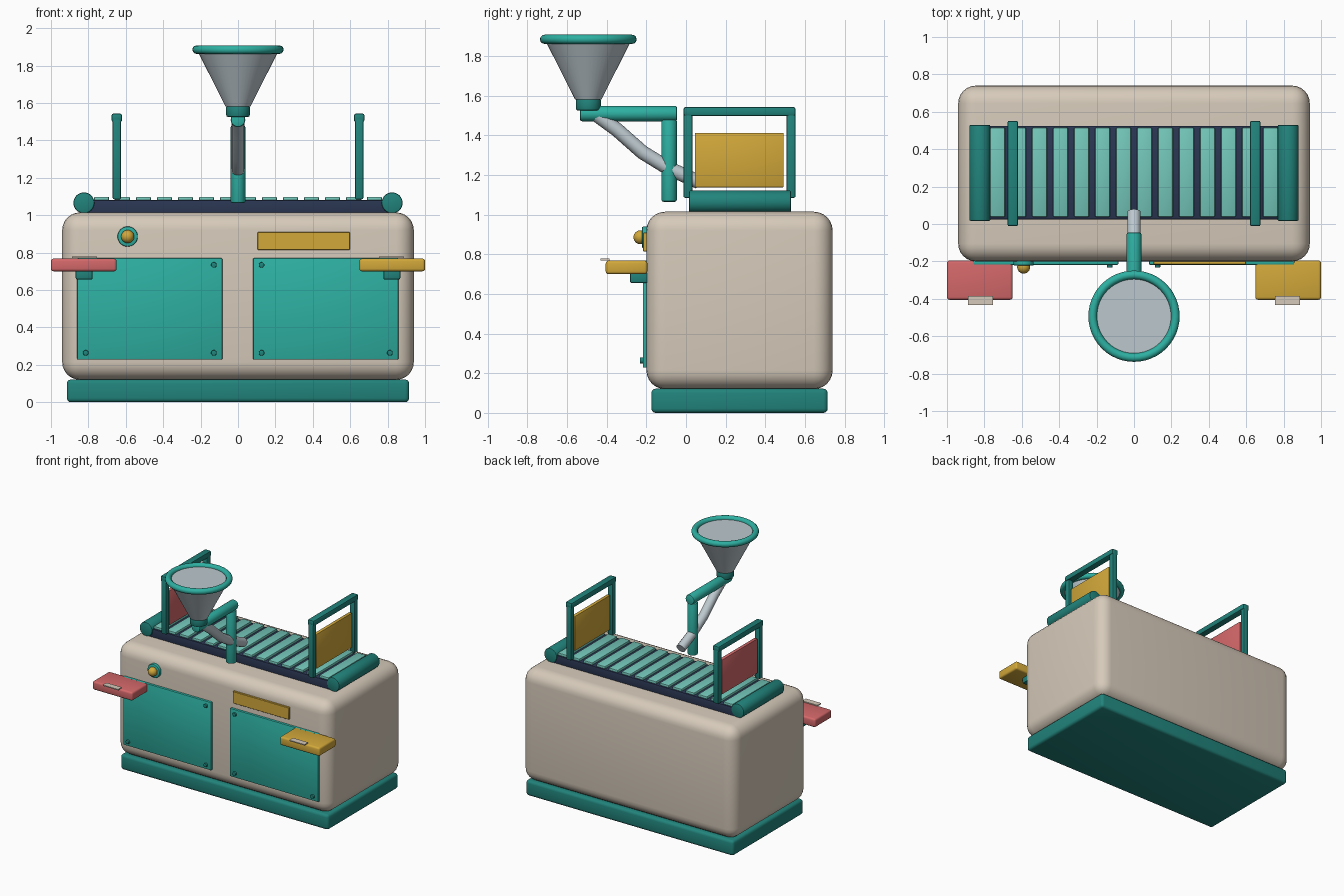
import bpy, math
from mathutils import Vector

if "Cube" in bpy.data.objects:
    bpy.data.objects.remove(bpy.data.objects["Cube"])


def srgb(r, g, b):
    f = lambda c: c / 12.92 if c <= 0.04045 else ((c + 0.055) / 1.055) ** 2.4
    return (f(r / 255), f(g / 255), f(b / 255), 1)


def mat(name, *rgb):
    m = bpy.data.materials.new(name)
    m.diffuse_color = srgb(*rgb)
    m.use_nodes = True
    m.node_tree.nodes["Principled BSDF"].inputs["Base Color"].default_value = m.diffuse_color
    return m


BEIGE = mat("warm beige", 214, 202, 186)
TEAL = mat("teal", 46, 176, 162)
DARK = mat("dark teal", 33, 132, 124)
MINT = mat("mint", 116, 199, 186)
NAVY = mat("navy", 42, 54, 82)
GREY = mat("pale grey", 188, 200, 206)
GOLD = mat("gold", 210, 168, 58)
RED = mat("coral red", 212, 104, 106)


def finish(name, m, bevel=0.0, segments=3, angle=40):
    o = bpy.context.object
    o.name = name
    o.data.materials.append(m)
    if bevel:
        b = o.modifiers.new("Bevel", 'BEVEL')
        b.width, b.segments = bevel, segments
        b.limit_method, b.angle_limit = 'ANGLE', math.radians(40)
        bpy.ops.object.modifier_apply(modifier="Bevel")
    bpy.ops.object.shade_smooth_by_angle(angle=math.radians(angle))
    return o


def box(name, m, x, y, z, bevel=0.0, segments=3):
    """Box from (min, max) ranges along each axis."""
    bpy.ops.mesh.primitive_cube_add(size=1, location=[sum(r) / 2 for r in (x, y, z)])
    bpy.context.object.scale = [r[1] - r[0] for r in (x, y, z)]
    bpy.ops.object.transform_apply(location=False, rotation=False, scale=True)
    return finish(name, m, bevel, segments)


def rod(name, m, a, b, r, bevel=0.0, r2=None, sides=32):
    """Cylinder or cone from point a to point b."""
    a, b = Vector(a), Vector(b)
    bpy.ops.mesh.primitive_cone_add(vertices=sides, radius1=r, radius2=r if r2 is None else r2,
                                    depth=(b - a).length, location=(a + b) / 2,
                                    rotation=(b - a).to_track_quat('Z', 'Y').to_euler())
    return finish(name, m, bevel, 2)


# Cabinet
box("base", DARK, (-.915, .915), (-.175, .715), (0, .122), .022)
box("cabinet", BEIGE, (-.94, .94), (-.2, .74), (.12, 1.015), .095, 6)

# Front doors with corner screws
for side, x0, x1 in (("left", -.86, -.083), ("right", .08, .858)):
    box(side + "_door", TEAL, (x0, x1), (-.218, -.19), (.228, .77), .006, 2)
    for x in (x0 + .046, x1 - .046):
        for z in (.264, .734):
            rod(side + "_door_screw", DARK, (x, -.21, z), (x, -.233, z), .015, .004, sides=16)

# Front name plate and push button
box("front_plate", GOLD, (.105, .598), (-.216, -.19), (.815, .91), .002, 1)
rod("button_ring", TEAL, (-.59, -.19, .886), (-.59, -.222, .886), .054, .006)
bpy.ops.mesh.primitive_uv_sphere_add(segments=24, ring_count=12, radius=.035, location=(-.59, -.23, .886))
finish("button", GOLD)

# Side trays with bracket and handle strip
for side, s, m in (("left", -1, RED), ("right", 1, GOLD)):
    span = lambda a, b: tuple(sorted((s * a, s * b)))
    box(side + "_tray", m, span(.649, 1), (-.405, -.195), (.7, .768), .014)
    box(side + "_tray_bracket", DARK, span(.777, .868), (-.283, -.19), (.655, .72), .01, 2)
    box(side + "_tray_strip", BEIGE, span(.754, .888), (-.432, -.386), (.77, .778))

# Conveyor
box("conveyor_bed", NAVY, (-.82, .82), (.025, .525), (1.0, 1.08), .006, 2)
for i in range(14):
    x = (i - 6.5) * .1122
    box("conveyor_slat", MINT, (x - .04, x + .04), (.038, .515), (1.07, 1.098), .006, 2)
for side, s in (("left", -1), ("right", 1)):
    rod(side + "_roller", DARK, (s * .824, .016, 1.066), (s * .824, .53, 1.066), .056, .008)

# Gates over the conveyor
for side, s, m in (("left", -1, RED), ("right", 1, GOLD)):
    x = s * .648
    for y in (.01, .53):
        box(side + "_gate_post", DARK, (x - .022, x + .022), (y - .022, y + .022), (1.085, 1.52), .007, 2)
    box(side + "_gate_top", DARK, (x - .028, x + .028), (-.012, .552), (1.498, 1.543), .01, 2)
    box(side + "_gate_panel", m, (x - .014, x + .014), (.045, .492), (1.138, 1.413), .004, 2)

# Funnel arm
rod("arm_post", TEAL, (0, -.085, 1.065), (0, -.085, 1.48), .039, .01)
rod("arm_beam", TEAL, (0, -.535, 1.51), (0, -.045, 1.51), .039, .01)

# Funnel
FY = -.493
rod("funnel_collar", DARK, (0, FY, 1.525), (0, FY, 1.588), .063, .01)
rod("funnel_cone", GREY, (0, FY, 1.58), (0, FY, 1.885), .066, r2=.22, sides=48)
bpy.ops.mesh.primitive_torus_add(major_radius=.221, minor_radius=.023, major_segments=48,
                                 minor_segments=12, location=(0, FY, 1.885))
finish("funnel_rim", TEAL, angle=60)

# Feed hose
cu = bpy.data.curves.new("feed_hose", 'CURVE')
cu.dimensions = '3D'
cu.bevel_depth, cu.bevel_resolution, cu.use_fill_caps = .036, 4, True
pts = [(-.46, 1.51), (-.35, 1.43), (-.22, 1.315), (-.09, 1.235), (.065, 1.165)]
sp = cu.splines.new('POLY')
sp.points.add(len(pts) - 1)
for p, (y, z) in zip(sp.points, pts):
    p.co = (0, y, z, 1)
hose = bpy.data.objects.new("feed_hose", cu)
bpy.context.collection.objects.link(hose)
bpy.ops.object.select_all(action='DESELECT')
hose.select_set(True)
bpy.context.view_layer.objects.active = hose
bpy.ops.object.convert(target='MESH')
finish("feed_hose", GREY)
